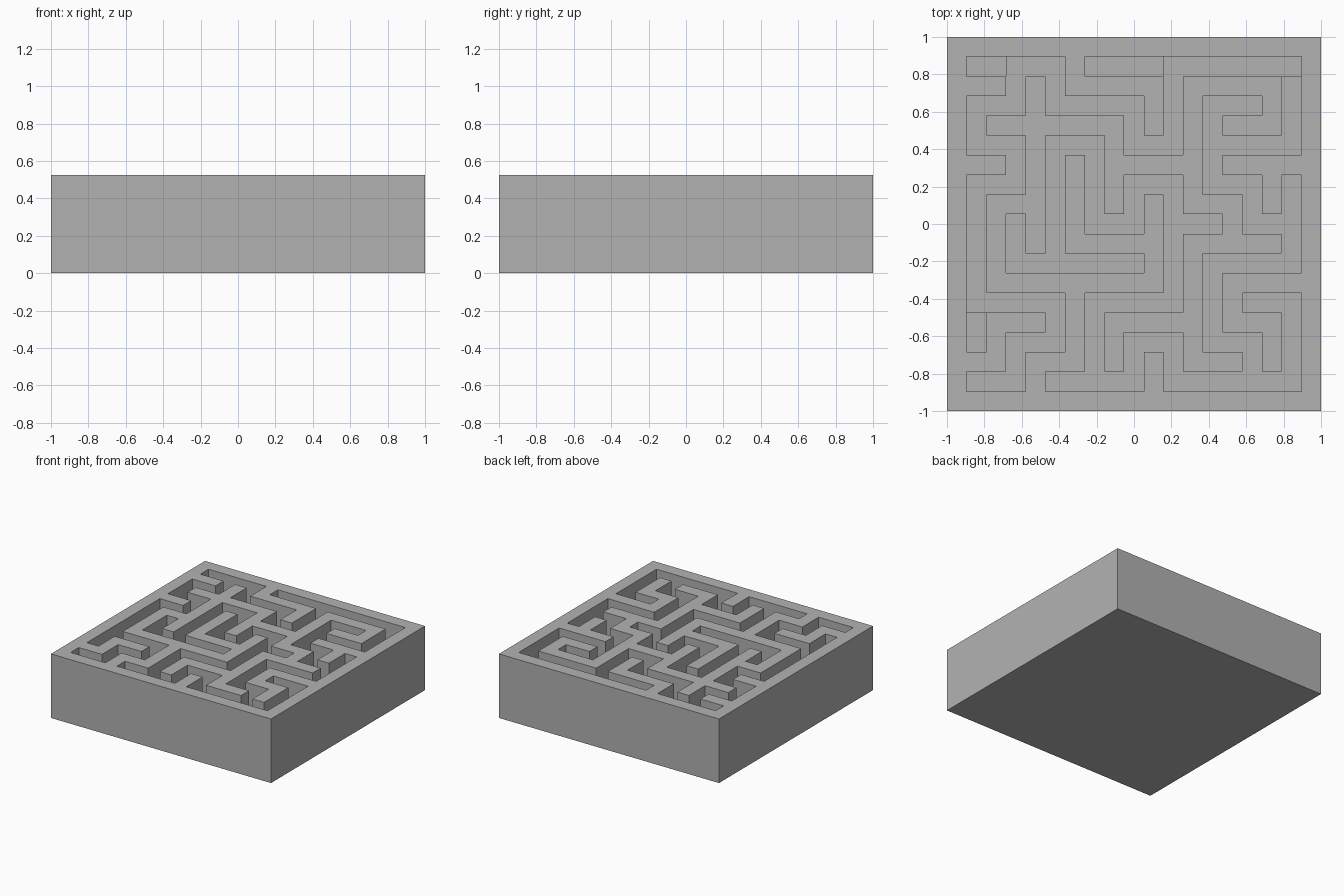
import bpy
import bmesh

if "Cube" in bpy.data.objects:
    bpy.data.objects.remove(bpy.data.objects["Cube"])

N = 19                    # cells per side
CELL = 2 / N
TOP = 5 * CELL            # height of the block and wall tops
BRANCH_FLOOR = CELL       # floor of the side corridors
MAIN_FLOOR = 1.5 * CELL   # floor of the corner-to-corner corridor

STEP = {"R": (1, 0), "L": (-1, 0), "U": (0, 1), "D": (0, -1)}
height = {(c, r): TOP for c in range(N) for r in range(N)}


def carve(col, row_from_back, moves, floor, include_start=False):
    """Walk two cells per move, lowering every cell passed."""
    c, r = col, N - 1 - row_from_back
    if include_start:
        height[c, r] = floor
    for m in moves:
        dx, dy = STEP[m]
        for _ in range(2):
            c, r = c + dx, r + dy
            height[c, r] = floor


# main corridor, front left to back right
carve(1, 17, "RURULLUUURULURURDRRDRUURRR", MAIN_FLOOR, True)

# side corridors
for col, row, moves in [
    (3, 1, "L"), (11, 1, "LL"), (1, 13, "D"),
    (17, 1, "DDLLDRDRDLLDDRDLLULDLUURRUUULDLUULDDDRR"),
    (17, 9, "U"), (13, 5, "UR"), (15, 17, "RUUL"),
    (7, 17, "L"), (11, 9, "R"), (5, 11, "LU"),
]:
    carve(col, row, moves, BRANCH_FLOOR)

bm = bmesh.new()


def quad(*pts):
    bm.faces.new([bm.verts.new(p) for p in pts])


for (c, r), h in height.items():
    x0, y0 = -1 + c * CELL, -1 + r * CELL
    x1, y1 = x0 + CELL, y0 + CELL
    # wall top or corridor floor, and the underside
    quad((x0, y0, h), (x1, y0, h), (x1, y1, h), (x0, y1, h))
    quad((x0, y0, 0), (x0, y1, 0), (x1, y1, 0), (x1, y0, 0))
    # upright faces towards every lower neighbour
    sides = {"R": ((x1, y0), (x1, y1)), "L": ((x0, y1), (x0, y0)),
             "U": ((x1, y1), (x0, y1)), "D": ((x0, y0), (x1, y0))}
    for key, (a, b) in sides.items():
        dx, dy = STEP[key]
        low = height.get((c + dx, r + dy), 0)
        if low < h - 1e-6:
            quad((*a, low), (*b, low), (*b, h), (*a, h))

bmesh.ops.remove_doubles(bm, verts=bm.verts[:], dist=1e-4)

mesh = bpy.data.meshes.new("maze_block")
bm.to_mesh(mesh)
bm.free()

grey = bpy.data.materials.new("plain grey")
grey.diffuse_color = (0.448, 0.448, 0.448, 1)
grey.use_nodes = True
grey.node_tree.nodes["Principled BSDF"].inputs["Base Color"].default_value = grey.diffuse_color
mesh.materials.append(grey)

block = bpy.data.objects.new("maze_block", mesh)
bpy.context.collection.objects.link(block)
